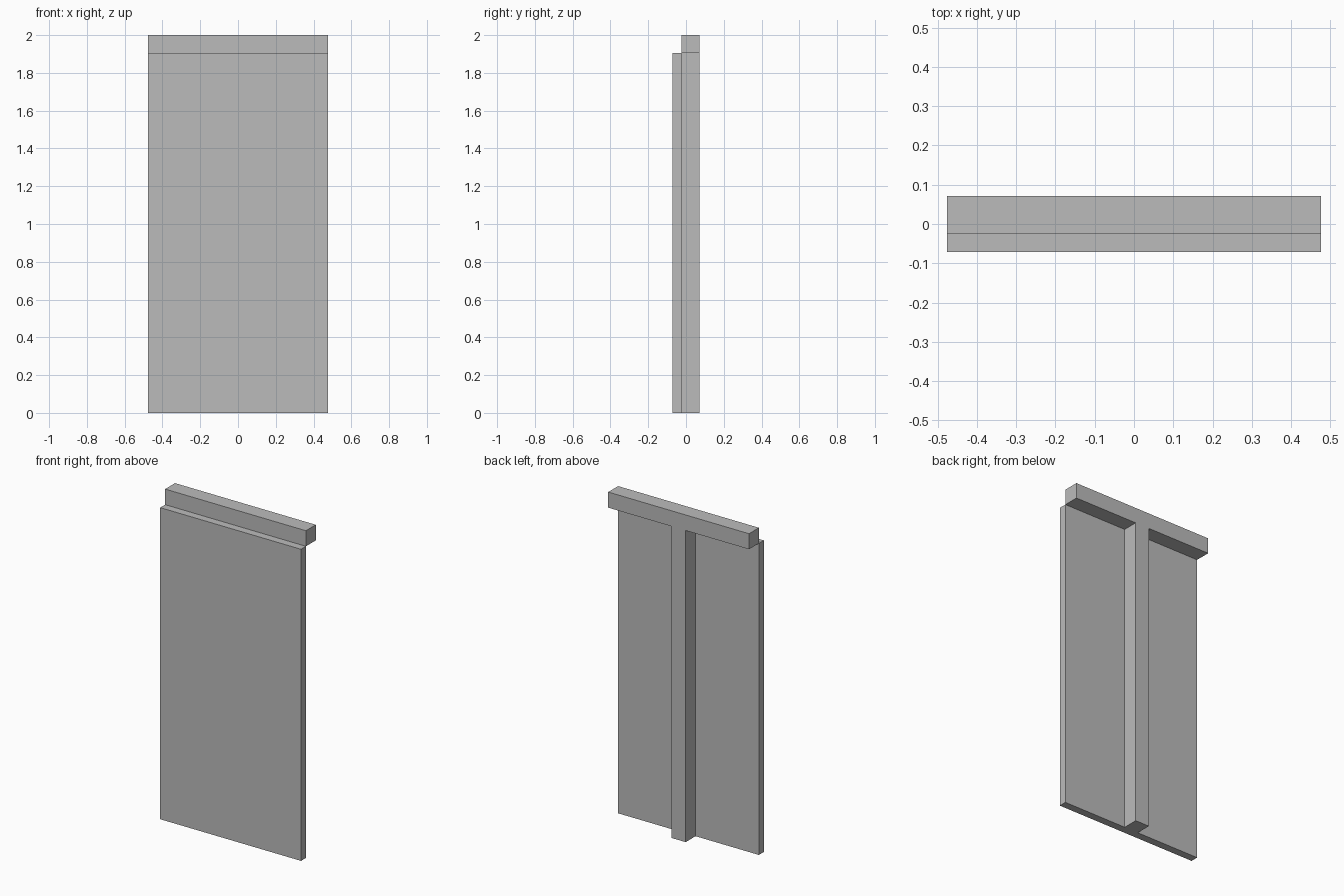
import bpy
import bmesh

cube = bpy.data.objects.get("Cube")
if cube:
    bpy.data.objects.remove(cube, do_unlink=True)

U = 2 / 42            # module: panel thickness
HALF = 10 * U         # half width
TOP = 42 * U          # full height
RAIL = TOP - 2 * U    # underside of rail, top of panel
FRONT = -1.5 * U      # front plane

grey = bpy.data.materials.new("plain grey")
grey.use_nodes = True
colour = (0.5, 0.5, 0.5, 1)
grey.diffuse_color = colour
grey.node_tree.nodes["Principled BSDF"].inputs["Base Color"].default_value = colour


def extrude_profile(name, outline, y, depth):
    """Extrude an x-z outline backwards from y."""
    bm = bmesh.new()
    face = bm.faces.new([bm.verts.new((x, y, z)) for x, z in outline])
    extruded = bmesh.ops.extrude_face_region(bm, geom=[face], use_keep_orig=True)
    moved = [v for v in extruded["geom"] if isinstance(v, bmesh.types.BMVert)]
    bmesh.ops.translate(bm, verts=moved, vec=(0, depth, 0))
    bmesh.ops.recalc_face_normals(bm, faces=bm.faces)
    mesh = bpy.data.meshes.new(name)
    bm.to_mesh(mesh)
    bm.free()
    mesh.materials.append(grey)
    obj = bpy.data.objects.new(name, mesh)
    bpy.context.collection.objects.link(obj)
    return obj


# Flat front board
extrude_profile("front_panel",
                [(-HALF, 0), (HALF, 0), (HALF, RAIL), (-HALF, RAIL)], FRONT, U)

# T-shaped support: central post and top rail in one piece
right_half = [(U, 0), (U, RAIL), (HALF, RAIL), (HALF, TOP)]
left_half = [(-x, z) for x, z in reversed(right_half)]
extrude_profile("post_and_rail", right_half + left_half, FRONT + U, 2 * U)
